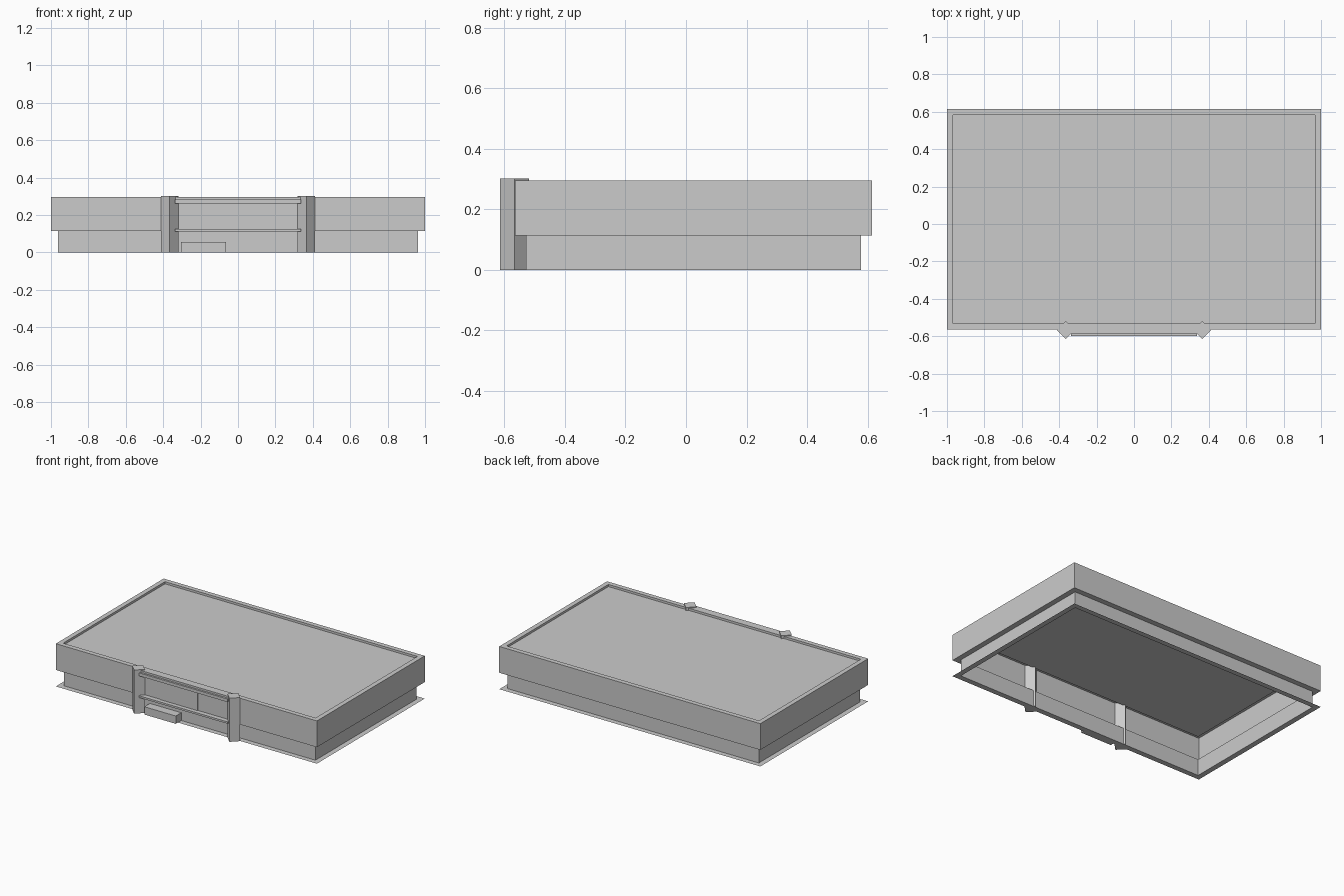
import bpy
import bmesh

cube = bpy.data.objects.get("Cube")
if cube:
    bpy.data.objects.remove(cube, do_unlink=True)

grey = bpy.data.materials.new("plain grey")
grey.use_nodes = True
tone = (0.6, 0.6, 0.6, 1)
grey.diffuse_color = tone
grey.node_tree.nodes["Principled BSDF"].inputs["Base Color"].default_value = tone

CENTRE_Y = 0.025
HALF_X, HALF_Y = 1.0, 0.59
FRONT = CENTRE_Y - HALF_Y


def finish(name, bm):
    mesh = bpy.data.meshes.new(name)
    bm.to_mesh(mesh)
    bm.free()
    mesh.materials.append(grey)
    obj = bpy.data.objects.new(name, mesh)
    bpy.context.collection.objects.link(obj)
    return obj


def shell(name, steps, capped=False):
    """Sweep a profile of (inset, height) steps around the rectangular plan."""
    bm = bmesh.new()
    loops = []
    for inset, z in steps:
        x, y = HALF_X - inset, HALF_Y - inset
        loops.append([bm.verts.new((sx * x, CENTRE_Y + sy * y, z))
                      for sx, sy in ((-1, -1), (1, -1), (1, 1), (-1, 1))])
    for low, high in zip(loops, loops[1:]):
        for i in range(4):
            j = (i + 1) % 4
            bm.faces.new((low[i], low[j], high[j], high[i]))
    if capped:
        bm.faces.new(loops[-1])
    return finish(name, bm)


def prism(name, outline, z0, z1):
    """Extrude a plan outline between two heights."""
    bm = bmesh.new()
    base = bm.faces.new([bm.verts.new((x, y, z0)) for x, y in outline])
    top = bmesh.ops.extrude_face_region(bm, geom=[base])["geom"]
    for v in top:
        if isinstance(v, bmesh.types.BMVert):
            v.co.z = z1
    bmesh.ops.recalc_face_normals(bm, faces=bm.faces)
    return finish(name, bm)


def box(name, x0, x1, y0, y1, z0, z1):
    return prism(name, ((x0, y0), (x1, y0), (x1, y1), (x0, y1)), z0, z1)


# Ground flange, set-back base, overhanging upper storey, parapet and sunken roof
shell("building_shell",
      [(0, 0), (0.037, 0), (0.037, 0.114), (0, 0.114),
       (0, 0.296), (0.033, 0.296), (0.033, 0.281)], capped=True)

# Diamond pillars on either side of the entrance
for side, label in ((-1, "right"), (1, "left")):
    cx, cy, r = side * 0.365, FRONT - 0.002, 0.048
    prism(label + "_pillar",
          ((cx - r, cy), (cx, cy - r), (cx + r, cy), (cx, cy + r)), 0, 0.302)

# Entrance canopy: deep top beam, thin cap, bottom ledge, panel between
EDGE = 0.338
box("canopy_beam", -EDGE, EDGE, -0.598, FRONT, 0.262, 0.283)
box("canopy_cap", -EDGE, EDGE, -0.585, FRONT, 0.283, 0.296)
box("canopy_ledge", -EDGE, EDGE, -0.598, FRONT, 0.112, 0.125)
box("canopy_panel", -0.195, 0.088, FRONT - 0.004, FRONT, 0.125, 0.262)

# Entrance block at ground level
box("entrance_block", -0.305, -0.065, -0.588, -0.528, 0, 0.054)
